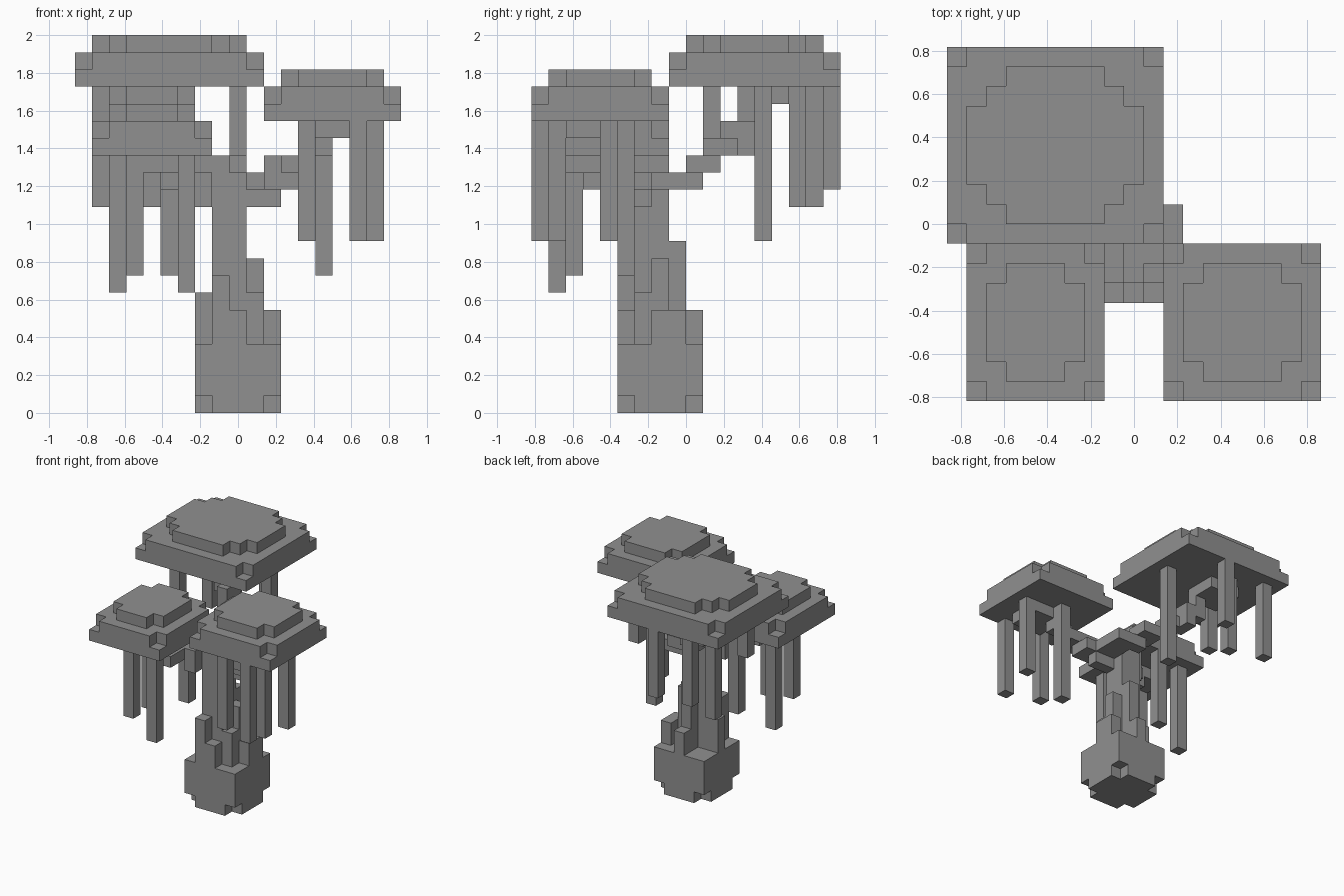
import bpy, bmesh
from mathutils import Vector

if "Cube" in bpy.data.objects:
    bpy.data.objects.remove(bpy.data.objects["Cube"], do_unlink=True)

UNIT = 2 / 22                      # edge of one block
ORIGIN = Vector((-9.5, -9, 0))     # grid corner, in blocks

grey = bpy.data.materials.new("stone_grey")
grey.use_nodes = True
grey.diffuse_color = (0.28, 0.28, 0.28, 1)
grey.node_tree.nodes["Principled BSDF"].inputs["Base Color"].default_value = grey.diffuse_color
grey.node_tree.nodes["Principled BSDF"].inputs["Roughness"].default_value = 0.9


def box(x0, x1, y0, y1, z0, z1):
    """Set of grid cells in a half-open box."""
    return {(x, y, z) for x in range(x0, x1) for y in range(y0, y1) for z in range(z0, z1)}


def slab(x0, x1, y0, y1, z, cut):
    """One layer of cells with stepped corners."""
    return {c for c in box(x0, x1, y0, y1, z, z + 1)
            if min(c[0] - x0, x1 - 1 - c[0]) + min(c[1] - y0, y1 - 1 - c[1]) >= cut}


def build(name, cells):
    """Closed skin around a set of cells, flat areas merged."""
    bm = bmesh.new()
    for cell in cells:
        centre = Vector(cell) + Vector((0.5, 0.5, 0.5))
        for axis in range(3):
            for sign in (-1, 1):
                n = Vector((0, 0, 0))
                n[axis] = sign
                if tuple(int(a + b) for a, b in zip(cell, n)) in cells:
                    continue
                u = Vector((0, 0, 0))
                u[(axis + 1) % 3] = 0.5
                v = n.cross(u)
                mid = centre + n / 2
                bm.faces.new([bm.verts.new((p + ORIGIN) * UNIT) for p in
                              (mid - u - v, mid + u - v, mid + u + v, mid - u + v)])
    bmesh.ops.remove_doubles(bm, verts=bm.verts, dist=UNIT / 100)
    bmesh.ops.dissolve_limit(bm, angle_limit=0.01, verts=bm.verts, edges=bm.edges)
    mesh = bpy.data.meshes.new(name)
    bm.to_mesh(mesh)
    bm.free()
    mesh.materials.append(grey)
    bpy.context.collection.objects.link(bpy.data.objects.new(name, mesh))


def canopy(name, x0, x1, y0, y1, z, cut):
    """Square brim, notched upper brim and a stepped cap."""
    build(name, box(x0, x1, y0, y1, z, z + 1) | slab(x0, x1, y0, y1, z + 1, 1)
          | slab(x0 + 1, x1 - 1, y0 + 1, y1 - 1, z + 2, cut))


def knot(x, y, z):
    """Flat three by three pad where a branch meets its canopy."""
    return box(x - 1, x + 2, y - 1, y + 2, z, z + 1)


def vines(name, top, spots):
    """Hanging one-block strands: x, y, bottom."""
    for n, (x, y, low) in enumerate(spots, 1):
        build(f"{name}_{n}", box(x, x + 1, y, y + 1, low, top))


# Root block and buttresses
build("root_block", slab(7, 12, 5, 10, 0, 1) | box(7, 12, 5, 10, 1, 4))
roots = [(8, 5, 8), (9, 5, 6), (7, 7, 7), (10, 6, 7), (10, 7, 9),
         (9, 8, 10), (9, 9, 6), (11, 7, 6), (11, 8, 6)]
build("buttresses", set().union(*[box(x, x + 1, y, y + 1, 4, top) for x, y, top in roots]))

# Trunk
build("trunk", box(8, 10, 6, 8, 4, 14) | box(8, 9, 6, 8, 14, 15))

# Canopies
canopy("back_canopy", 0, 11, 8, 18, 19, 2)
canopy("right_canopy", 1, 8, 0, 8, 15, 1)
canopy("left_canopy", 11, 19, 0, 8, 17, 1)

# Branches
build("back_branch", box(10, 12, 7, 9, 13, 14) | box(11, 12, 8, 10, 13, 14)
      | box(9, 11, 9, 10, 13, 14) | box(8, 10, 9, 11, 14, 15) | box(7, 8, 10, 12, 15, 16)
      | box(6, 7, 11, 13, 15, 17) | box(5, 6, 12, 13, 16, 18) | knot(4, 13, 18))
build("right_branch", box(7, 8, 5, 7, 12, 14) | box(7, 8, 6, 7, 14, 15)
      | box(6, 8, 5, 6, 13, 14) | box(5, 7, 3, 5, 13, 14) | knot(4, 3, 14))
build("left_branch", box(10, 12, 6, 7, 12, 13) | box(11, 13, 5, 7, 13, 14)
      | box(11, 13, 5, 6, 14, 15) | box(12, 14, 4, 6, 14, 15)
      | box(13, 15, 4, 5, 15, 16) | knot(15, 3, 16))

# Hanging strands
vines("back_vine", 19, [(9, 13, 10), (4, 15, 12), (1, 16, 12), (6, 17, 13), (2, 10, 15)])
vines("right_vine", 15, [(2, 6, 7), (3, 2, 8), (5, 7, 8), (6, 1, 7)])
vines("left_vine", 17, [(13, 1, 10), (16, 0, 10), (14, 5, 8), (17, 4, 10)])
